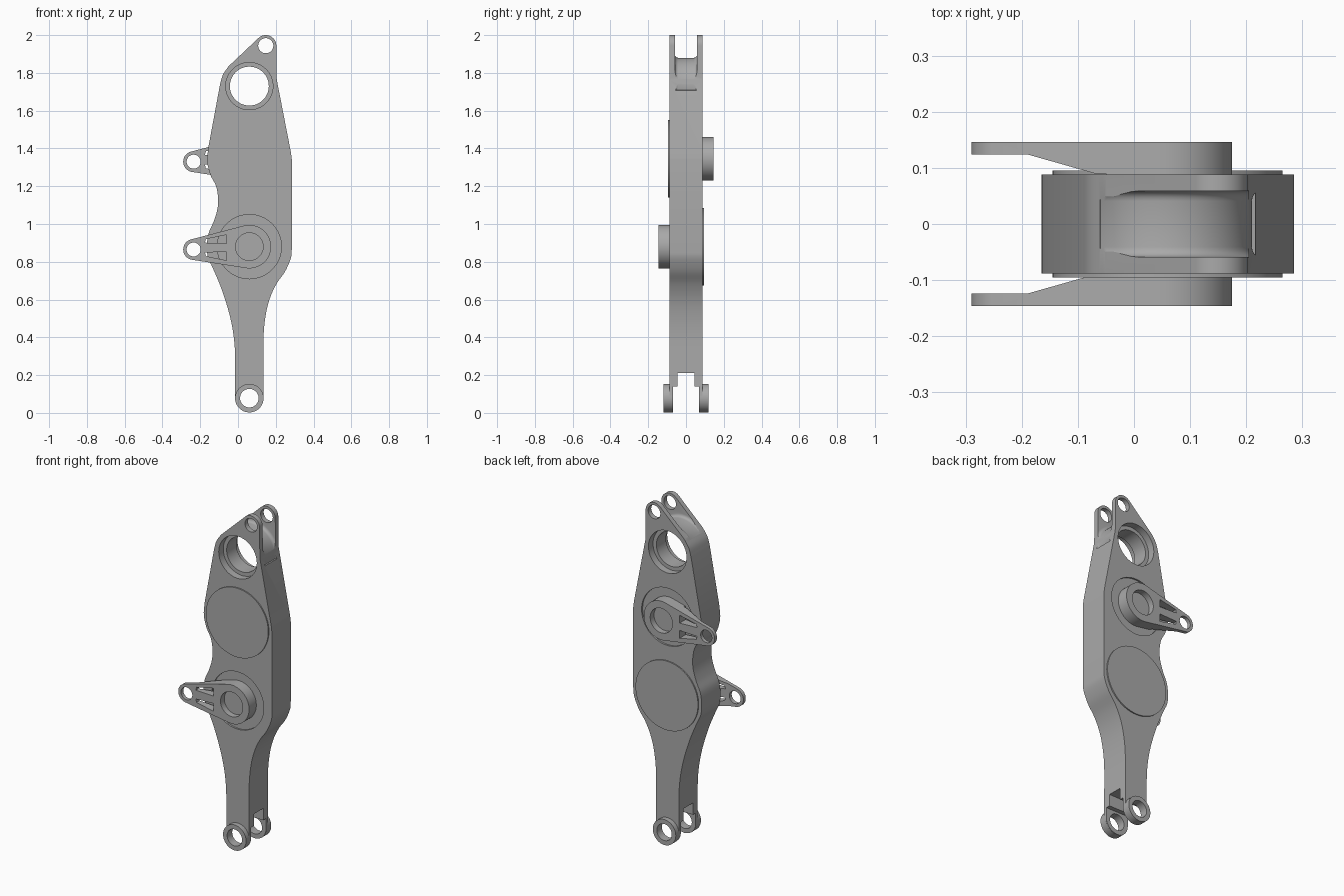
import bpy, bmesh
from math import sin, cos, pi, acos, atan2, hypot, radians
from mathutils import Vector

if "Cube" in bpy.data.objects:
    bpy.data.objects.remove(bpy.data.objects["Cube"])

grey = bpy.data.materials.new("cast metal grey")
grey.use_nodes = True
grey.diffuse_color = (0.4, 0.4, 0.4, 1)
grey.node_tree.nodes["Principled BSDF"].inputs["Base Color"].default_value = (0.4, 0.4, 0.4, 1)

HALF = 0.088           # half thickness of the body
CX = 0.06              # common axis of bores, hubs and covers
LOW, HIGH, BORE, FOOT = 0.88, 1.345, 1.73, 0.078


def arc(x, z, r, a0=0.0, a1=2 * pi, n=64):
    full = abs(a1 - a0 - 2 * pi) < 1e-6
    return [(x + r * cos(a0 + (a1 - a0) * i / n), z + r * sin(a0 + (a1 - a0) * i / n))
            for i in range(n if full else n + 1)]


def spline(pts, steps=5):
    """Smooth run through a few points."""
    p = [Vector(q) for q in pts]
    p = [p[0] * 2 - p[1]] + p + [p[-1] * 2 - p[-2]]
    out = []
    for a, b, c, d in zip(p, p[1:], p[2:], p[3:]):
        for i in range(steps):
            t = i / steps
            q = 0.5 * (2 * b + (c - a) * t + (2 * a - 5 * b + 4 * c - d) * t * t
                       + (3 * b - a - 3 * c + d) * t ** 3)
            out.append(tuple(q))
    return out + [tuple(p[-2])]


def prism(name, pts, y0, y1, round_edges=None):
    """Extrude an x-z outline along y."""
    bm = bmesh.new()
    face = bm.faces.new([bm.verts.new((x, y0, z)) for x, z in pts])
    ext = bmesh.ops.extrude_face_region(bm, geom=[face])
    bmesh.ops.translate(bm, vec=(0, y1 - y0, 0),
                        verts=[v for v in ext["geom"] if isinstance(v, bmesh.types.BMVert)])
    bmesh.ops.recalc_face_normals(bm, faces=bm.faces)
    if round_edges:
        bmesh.ops.bevel(bm, geom=[e for e in bm.edges if round_edges(e)], offset=0.018,
                        segments=4, profile=0.5, affect='EDGES')
    mesh = bpy.data.meshes.new(name)
    bm.to_mesh(mesh)
    bm.free()
    mesh.materials.append(grey)
    ob = bpy.data.objects.new(name, mesh)
    bpy.context.collection.objects.link(ob)
    return ob


def disc(name, x, z, r, y0, y1):
    return prism(name, arc(x, z, r), y0, y1)


def box(name, x0, x1, z0, z1, y0, y1):
    return prism(name, [(x0, z0), (x1, z0), (x1, z1), (x0, z1)], y0, y1)


def combine(target, other, op='DIFFERENCE'):
    mod = target.modifiers.new(op.lower(), 'BOOLEAN')
    mod.operation, mod.object, mod.solver = op, other, 'EXACT'
    bpy.context.view_layer.objects.active = target
    bpy.ops.object.modifier_apply(modifier=mod.name)
    bpy.data.objects.remove(other)


def finish(ob):
    bpy.ops.object.select_all(action='DESELECT')
    ob.select_set(True)
    bpy.context.view_layer.objects.active = ob
    bpy.ops.object.shade_smooth_by_angle(angle=radians(25))


# Body plate: waisted left edge, pointed top eye, straight right edge, slim shank
eye_x, eye_z, eye_r = 0.147, 1.944, 0.056
left = spline([(-0.015, 0.21), (-0.018, 0.36), (-0.04, 0.5), (-0.085, 0.65), (-0.135, 0.77),
               (-0.158, 0.82), (-0.165, 0.88), (-0.156, 0.95), (-0.13, 1.01), (-0.111, 1.07),
               (-0.105, 1.13), (-0.116, 1.2), (-0.146, 1.26), (-0.163, 1.33), (-0.158, 1.4)])
shoulder = spline([(-0.095, 1.74), (-0.08, 1.79), (-0.05, 1.835)])
right = spline([(0.205, 1.77), (0.206, 1.76)], 1) + spline([(0.28, 1.38), (0.285, 1.34)], 3)
shank = spline([(0.285, 0.87), (0.28, 0.82), (0.25, 0.75), (0.205, 0.685), (0.17, 0.61),
                (0.147, 0.52), (0.135, 0.4), (0.135, 0.21)])
tip = arc(eye_x, eye_z, eye_r, radians(135), 0, 20)
body = prism("body", left + shoulder + tip + right + shank, -HALF, HALF)

# Top fork: slot with a filleted round floor concentric with the bore
floor_r = 0.15
a0, a1 = radians(-8), radians(143)
slot = prism("slot_cutter", arc(CX, BORE, floor_r, a0, a1, 40) + arc(CX, BORE, 0.5, a1, a0, 20),
             -0.059, 0.059,
             lambda e: all(abs(hypot(v.co.x - CX, v.co.z - BORE) - floor_r) < 1e-4 for v in e.verts)
             and abs(e.verts[0].co.y - e.verts[1].co.y) < 1e-4)
combine(body, slot)
combine(body, disc("eye_cutter", eye_x, eye_z, 0.04, -0.2, 0.2))

# Main bore with a counterbore on each side
combine(body, disc("bore_cutter", CX, BORE, 0.103, -0.2, 0.2))
for s in (-1, 1):
    combine(body, disc("counterbore_cutter", CX, BORE, 0.125, s * 0.045, s * 0.2))
    # Shallow seat round each crank hub
    combine(body, disc("seat_cutter", CX, LOW if s < 0 else HIGH, 0.17, s * 0.078, s * 0.2))
finish(body)


def crank(side, s, z):
    """Hub with a tapering slotted arm ending in an eye."""
    hub_r, end_r = 0.115, 0.055
    ex, ez = -0.235, z - 0.015
    a = atan2(ez - z, ex - CX) % (2 * pi)
    off = acos((hub_r - end_r) / hypot(ex - CX, ez - z))
    outline = arc(CX, z, hub_r, a + off, a + 2 * pi - off, 48) + arc(ex, ez, end_r, a - off, a + off, 32)
    arm = prism(side + "_crank", outline, s * 0.07, s * 0.146)
    # Sloping underside between hub and arm
    wedge = prism("wedge_cutter", [(-0.4, 0.124), (-0.19, 0.124), (-0.07, 0.09),
                                   (-0.05, 0.09), (-0.05, 0.03), (-0.4, 0.03)], -0.3, 0.3)
    for v in wedge.data.vertices:
        x, y, h = v.co
        v.co = (x, s * h, z + y)
    bm = bmesh.new()
    bm.from_mesh(wedge.data)
    bmesh.ops.recalc_face_normals(bm, faces=bm.faces)
    bm.to_mesh(wedge.data)
    bm.free()
    combine(arm, wedge)
    # Two tapered lightening slots, eye hole and hub recess
    for t in (-1, 1):
        c = z - 0.005
        pts = [(-0.175, c + t * 0.026), (-0.06, c + t * 0.022),
               (-0.06, c + t * 0.068), (-0.17, c + t * 0.045)]
        combine(arm, prism("arm_slot_cutter", pts, s * 0.02, s * 0.3))
    combine(arm, disc("end_hole_cutter", ex, ez, 0.037, s * 0.02, s * 0.3))
    combine(arm, disc("hub_recess_cutter", CX, z, 0.073, s * 0.11, s * 0.3))
    finish(arm)


crank("front", -1, LOW)
crank("back", 1, HIGH)

for name, s, z in (("front", -1, HIGH), ("back", 1, LOW)):
    # Round cover opposite each crank
    finish(disc(name + "_cover", CX, z, 0.205, s * 0.08, s * 0.095))
    # Foot lug: cheek plate, thicker boss and inner step
    r = 0.075
    cheek = prism(name + "_foot_lug", [(CX + r, 0.212), (CX - r, 0.212)]
                  + arc(CX, FOOT, r, pi, 2 * pi, 32), s * 0.07, s * HALF)
    combine(cheek, disc("boss", CX, FOOT, 0.0755, s * 0.074, s * 0.118), 'UNION')
    combine(cheek, box("step", CX - r, CX + r, 0.14, 0.212, s * 0.044, s * 0.071), 'UNION')
    combine(cheek, disc("foot_hole_cutter", CX, FOOT, 0.049, s * 0.02, s * 0.2))
    finish(cheek)
